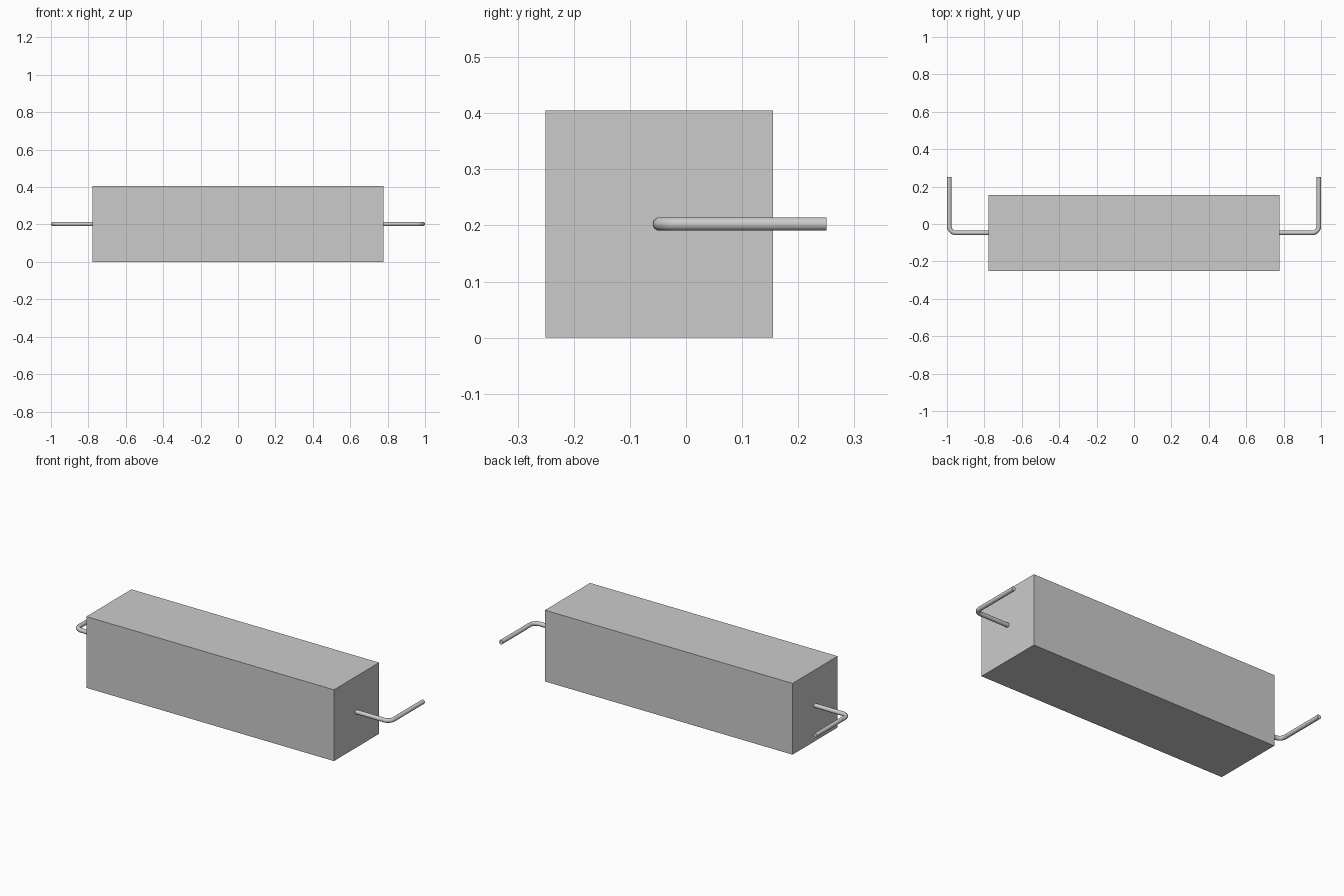
import bpy
import math

if "Cube" in bpy.data.objects:
    bpy.data.objects.remove(bpy.data.objects["Cube"])

HALF_LEN, SIDE = 0.778, 0.405      # body half length and square section
CY, CZ = -0.25 + SIDE / 2, SIDE / 2
R = 0.012                          # wire radius
BEND = 0.036                       # bend radius at the wire centreline

# Square ceramic body
bpy.ops.mesh.primitive_cube_add(size=1, location=(0, CY, CZ))
body = bpy.context.object
body.name = "body"
body.scale = (2 * HALF_LEN, SIDE, SIDE)
bpy.ops.object.transform_apply(location=False, rotation=False, scale=True)


def lead(name, side):
    """Round wire leaving an end face and bending towards the back."""
    x_axis = 1 - R
    pts = [(HALF_LEN - 0.002, CY)]
    for i in range(9):
        a = -math.pi / 2 + i * math.pi / 16
        pts.append((x_axis - BEND + BEND * math.cos(a),
                    CY + BEND + BEND * math.sin(a)))
    pts.append((x_axis, 0.25))

    curve = bpy.data.curves.new(name, "CURVE")
    curve.dimensions = "3D"
    curve.bevel_depth = R
    curve.bevel_resolution = 6
    curve.use_fill_caps = True
    spline = curve.splines.new("POLY")
    spline.points.add(len(pts) - 1)
    for p, (x, y) in zip(spline.points, pts):
        p.co = (side * x, y, CZ, 1)

    obj = bpy.data.objects.new(name, curve)
    bpy.context.collection.objects.link(obj)
    bpy.ops.object.select_all(action="DESELECT")
    obj.select_set(True)
    bpy.context.view_layer.objects.active = obj
    bpy.ops.object.convert(target="MESH")
    bpy.ops.object.shade_smooth_by_angle(angle=math.radians(40))
    bpy.context.object.name = name


# Bent wire leads at both ends
lead("right_lead", 1)
lead("left_lead", -1)
